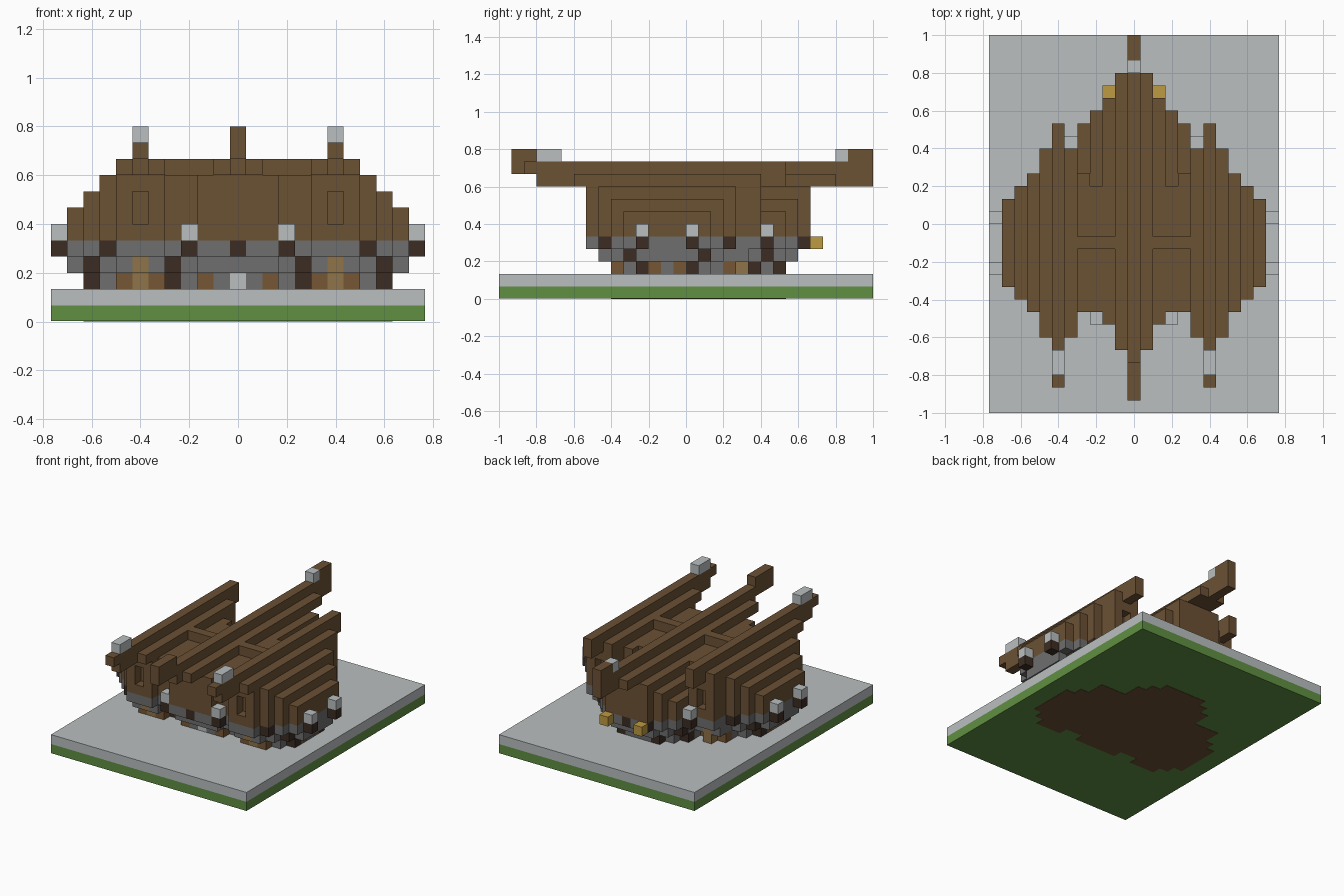
import bpy
import bmesh

U = 1 / 15  # block size

cube = bpy.data.objects.get("Cube")
if cube:
    bpy.data.objects.remove(cube)


def material(name, r, g, b):
    lin = [(c / 255 / 12.92 if c < 11 else ((c / 255 + 0.055) / 1.055) ** 2.4) for c in (r, g, b)]
    m = bpy.data.materials.new(name)
    m.use_nodes = True
    m.diffuse_color = (*lin, 1)
    m.node_tree.nodes["Principled BSDF"].inputs["Base Color"].default_value = (*lin, 1)
    return m


TIMBER = material("timber brown", 107, 81, 52)
DARK = material("dark log", 60, 44, 35)
STONE = material("stone grey", 110, 110, 110)
PALE = material("pale grey", 186, 191, 192)
GRASS = material("grass green", 96, 144, 66)
TAN = material("tan plank", 142, 115, 72)
PLANK = material("plank brown", 118, 87, 53)
GOLD = material("gold", 190, 155, 65)


def build(name, mat, boxes):
    """Boxes are (x0, x1, y0, y1, z0, z1) in block units."""
    bm = bmesh.new()
    for x0, x1, y0, y1, z0, z1 in boxes:
        for v in bmesh.ops.create_cube(bm, size=1)["verts"]:
            v.co.x = (x1 if v.co.x > 0 else x0) * U
            v.co.y = (y1 if v.co.y > 0 else y0) * U
            v.co.z = (z1 if v.co.z > 0 else z0) * U
    mesh = bpy.data.meshes.new(name)
    bm.to_mesh(mesh)
    bm.free()
    mesh.materials.append(mat)
    ob = bpy.data.objects.new(name, mesh)
    bpy.context.collection.objects.link(ob)
    return ob


def col(i, y0, y1, z0, z1):
    return (i - 0.5, i + 0.5, y0, y1, z0, z1)


def both(i, *rest):
    """A column box and its mirror image."""
    return [col(s * i, *rest) for s in ((1, -1) if i else (1,))]


# Front and back limits of the walls for each column, from the centre out
FRONT = [-8, -8, -8, -7, -7, -8, -8, -8, -7, -6, -5]
BACK = [10, 10, 10, 9, 8, 6, 6, 6, 4, 3, 2]

# Ground slab
build("grass_base", GRASS, [(-11.5, 11.5, -15, 15, 0.03, 1)])
build("paved_ground", PALE, [(-11.5, 11.5, -15, 15, 1, 2)])
build("earth_patch", TIMBER, [b for i in range(10)
                              for b in both(i, FRONT[i] + 2, BACK[i] - 2, 0, 0.1)])

# Timber walls with stepped tops
walls = []
for i in range(11):
    f, b = FRONT[i], BACK[i]
    if i in (3, 4):  # valley, then the lower back wing
        split = 3 if i == 3 else 4
        walls += both(i, f, split, 5, 9) + both(i, split, b, 5, 11 - i)
    elif i == 6:  # recessed opening at both ends
        walls += both(i, f + 1, b - 1, 5, 9)
        for y in (f, b - 1):
            walls += both(i, y, y + 1, 5, 6) + both(i, y, y + 1, 8, 9)
    else:
        walls += both(i, f, b, 5, min(9, 17 - i))
build("timber_walls", TIMBER, walls)

# Roof planks, cross beam and ridge beams
planks = both(1, -10, 12, 9, 10) + both(5, -9, 6, 9, 10) + both(7, -9, 6, 9, 10)
for i in (2, 3, 4):
    planks += both(i, -2, -1, 9, 10)
build("roof_planks", TIMBER, planks)
build("main_ridge", TIMBER, [col(0, -11, 13, 9, 11), col(0, -14, -11, 10, 12),
                             col(0, 13, 15, 9, 12)])
build("side_ridges", TIMBER, both(6, -12, 8, 9, 11) + both(6, -13, -12, 10, 11))
build("ridge_caps", PALE, both(6, -12, -10, 11, 12) + [col(0, 12, 13, 11, 12)])


# Stepped foundation, coloured block by block
def block_colour(i, j, level, end):
    if level == 4:
        return DARK if (i in (0, 8) and end) or (i, j) == (2, 9) else STONE
    if end and (i in (4, 9) or (i, j) == (2, 7)):
        return DARK
    if end and i == 6:
        return TAN
    if level == 2:
        if i == 0 and end and j < 0:
            return PALE
        if (end and i in (2, 5, 7)) or (i == 9 and j in (-3, -1)):
            return PLANK
    return STONE


groups = {m.name: (m, []) for m in (DARK, STONE, PALE, TAN, PLANK)}
for level, shrink, last in ((4, 0, 10), (3, 1, 10), (2, 2, 9)):
    cells = {(i, j) for i in range(-last, last + 1)
             for j in range(FRONT[abs(i)] + shrink, BACK[abs(i)] - shrink)}
    for i, j in sorted(cells):
        end = (i, j - 1) not in cells or (i, j + 1) not in cells
        side = (i - 1, j) not in cells or (i + 1, j) not in cells
        if end or side:
            m = block_colour(abs(i), j, level, end)
            groups[m.name][1].append(col(i, j, j + 1, level, level + 1))
for name, (m, boxes) in groups.items():
    build("foundation_" + name.replace(" ", "_"), m, boxes)

# Back steps beside the side gables
build("back_steps", TAN, both(6, 4, 5, 2, 3))

# Lamp posts around the wall: log bracket with a pale cap
LAMPS = [(3, -8), (11, -4), (11, 0), (5, 6)]
build("lamp_brackets", DARK, [b for i, j in LAMPS for b in both(i, j, j + 1, 4, 5)])
build("lamp_caps", PALE, [b for i, j in LAMPS for b in both(i, j, j + 1, 5, 6)])

# Gold blocks at the back
build("gold_blocks", GOLD, both(2, 10, 11, 4, 5))
